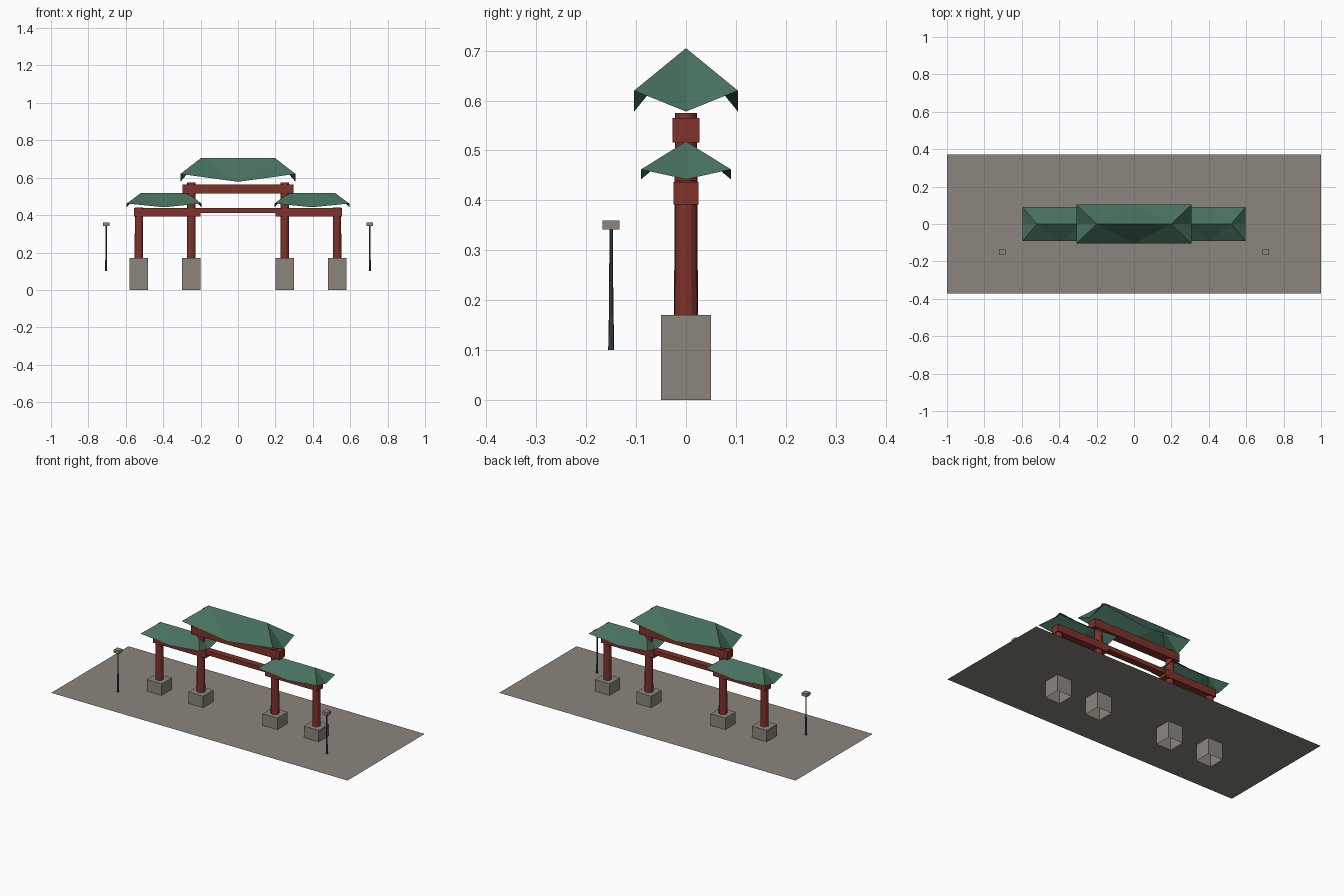
import bpy, bmesh
from mathutils import Matrix

if "Cube" in bpy.data.objects:
    bpy.data.objects.remove(bpy.data.objects["Cube"], do_unlink=True)


def material(name, rgb):
    m = bpy.data.materials.new(name)
    m.use_nodes = True
    m.diffuse_color = (*rgb, 1)
    m.node_tree.nodes["Principled BSDF"].inputs["Base Color"].default_value = (*rgb, 1)
    return m


STONE = material("warm_grey_stone", (0.26, 0.24, 0.205))
RED = material("dark_red_wood", (0.215, 0.032, 0.024))
GREEN = material("green_roof", (0.063, 0.165, 0.11))
METAL = material("dark_metal", (0.06, 0.07, 0.08))


def finish(bm, name, mat):
    mesh = bpy.data.meshes.new(name)
    bm.to_mesh(mesh)
    bm.free()
    mesh.materials.append(mat)
    obj = bpy.data.objects.new(name, mesh)
    bpy.context.collection.objects.link(obj)
    return obj


def box(name, mat, x, y, z, open_bottom=False):
    """Box spanning the given (low, high) ranges."""
    bm = bmesh.new()
    centre = [(a + b) / 2 for a, b in (x, y, z)]
    size = [b - a for a, b in (x, y, z)]
    bmesh.ops.create_cube(bm, size=1, matrix=Matrix.Translation(centre) @ Matrix.Diagonal((*size, 1)))
    if open_bottom:
        under = [f for f in bm.faces if f.normal.z < -0.5]
        bmesh.ops.delete(bm, geom=under, context="FACES_ONLY")
    return finish(bm, name, mat)


def post(name, mat, x, y, z, r_low, r_high, sides):
    bm = bmesh.new()
    bmesh.ops.create_cone(bm, cap_ends=True, segments=sides, radius1=r_low, radius2=r_high,
                          depth=z[1] - z[0], matrix=Matrix.Translation((x, y, sum(z) / 2)))
    return finish(bm, name, mat)


def roof(name, cx, half_x, half_y, ridge, z_mid, z_corner, z_ridge):
    """Open hipped shell whose eaves sag between raised corners."""
    bm = bmesh.new()
    left, right = [bm.verts.new((cx + s * ridge, 0, z_ridge)) for s in (-1, 1)]
    ring = [(-1, -1), (0, -1), (1, -1), (1, 0), (1, 1), (0, 1), (-1, 1), (-1, 0)]
    eave = [bm.verts.new((cx + u * half_x, v * half_y, z_corner if u * v else z_mid))
            for u, v in ring]
    for i, (u, v) in enumerate(ring):
        j = (i + 1) % len(ring)
        side = u + ring[j][0]
        bm.faces.new((eave[i], eave[j], right if side > 0 else left))
    bm.faces.new((eave[1], right, left))
    bm.faces.new((eave[5], left, right))
    bm.normal_update()
    return finish(bm, name, GREEN)


# Ground sheet
bm = bmesh.new()
bmesh.ops.create_grid(bm, x_segments=1, y_segments=1, size=1,
                      matrix=Matrix.Translation((0, 0, 0.1)) @ Matrix.Diagonal((1, 0.372, 1, 1)))
finish(bm, "ground", STONE)

# Plinths, pillars, side beams, side roofs and lamps on both sides
for s, label in ((1, "left"), (-1, "right")):
    for x, top, radius, part in ((0.53, 0.44, 0.021, "outer"), (0.25, 0.575, 0.022, "inner")):
        cx = s * x
        box(f"{part}_plinth_{label}", STONE, (cx - 0.05, cx + 0.05), (-0.05, 0.05), (0, 0.17), True)
        post(f"{part}_pillar_{label}", RED, cx, 0, (0.17, top), radius + 0.002, radius, 12)
    box(f"side_beam_{label}", RED, sorted((s * 0.2, s * 0.555)), (-0.025, 0.025), (0.392, 0.437))
    roof(f"side_roof_{label}", s * 0.395, 0.2, 0.09, 0.125, 0.442, 0.462, 0.518)
    lx, ly = s * 0.705, -0.15
    post(f"lamp_base_{label}", METAL, lx, ly, (0.1, 0.16), 0.006, 0.005, 8)
    post(f"lamp_pole_{label}", METAL, lx, ly, (0.16, 0.342), 0.0045, 0.0035, 8)
    box(f"lamp_head_{label}", STONE, (lx - 0.017, lx + 0.017), (ly - 0.017, ly + 0.017), (0.341, 0.36))

# Central beams and main roof
box("middle_beam", RED, (-0.2, 0.2), (-0.02, 0.02), (0.411, 0.437))
box("upper_beam", RED, (-0.298, 0.298), (-0.027, 0.027), (0.516, 0.565))
roof("main_roof", 0, 0.308, 0.104, 0.198, 0.578, 0.62, 0.705)
